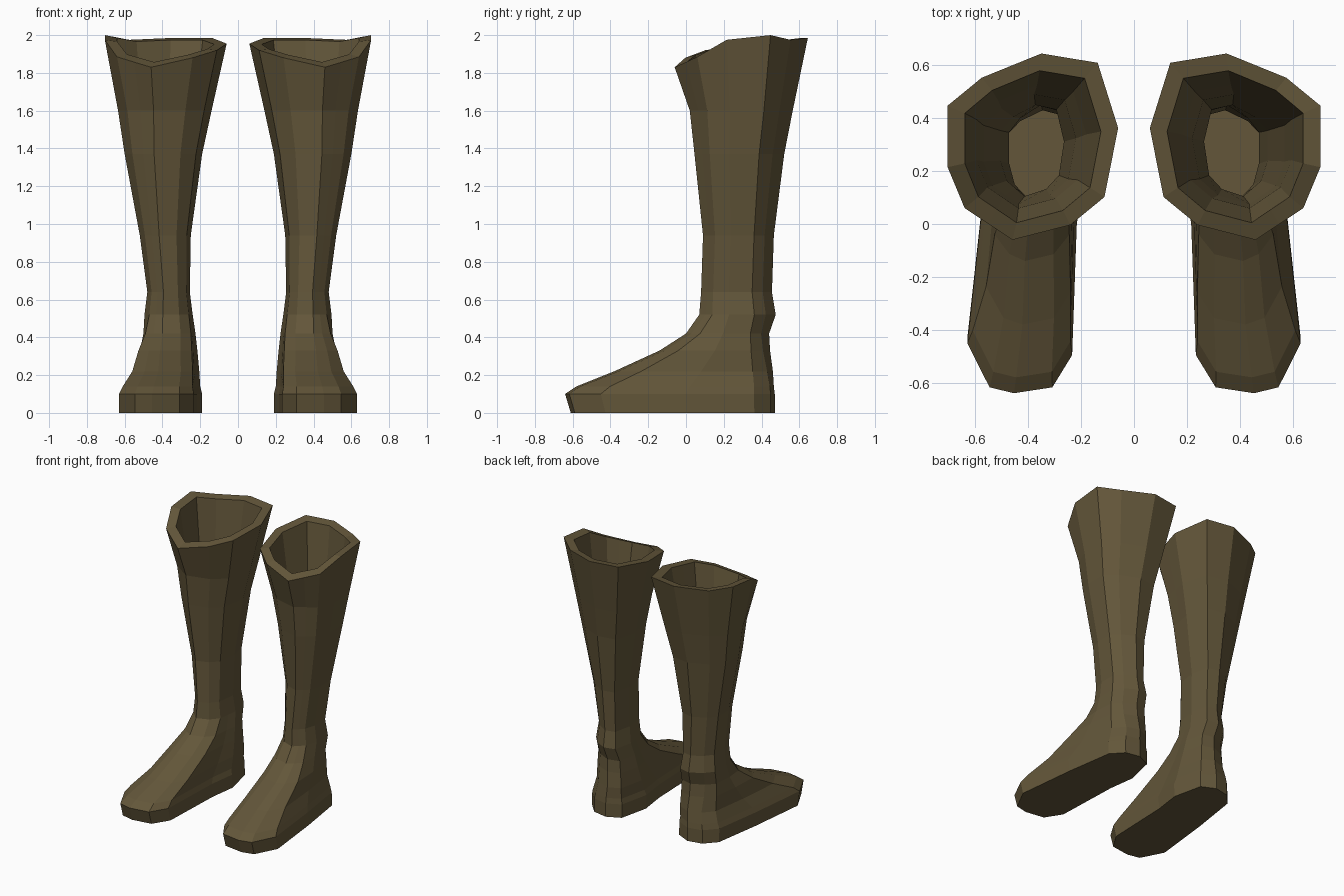
import bpy, bmesh

if "Cube" in bpy.data.objects:
    bpy.data.objects.remove(bpy.data.objects["Cube"])

leather = bpy.data.materials.new("olive brown leather")
leather.diffuse_color = (0.125, 0.094, 0.042, 1)
leather.use_nodes = True
leather.node_tree.nodes["Principled BSDF"].inputs["Base Color"].default_value = leather.diffuse_color

# Unit cross-sections (0..1 in x and y), matched point by point
FOOT = [(0, .755), (.11, .955), (.34, 1), (.59, .98), (.77, .90), (.89, .575),
        (1, .17), (.81, .02), (.6, 0), (.27, .02), (.1, .13), (.06, .575)]
SHAFT = [(0, .6), (.12, .95), (.45, 1), (.8, .87), (1, .72), (1, .39),
         (.9, .17), (.76, .085), (.62, 0), (.28, .08), (.08, .23), (.04, .415)]
RIM_Z = [1.955, 1.985, 1.985, 1.975, 2.0, 1.975, 1.885, 1.857, 1.83, 1.88, 1.92, 1.937]

# z, x min, x max, y min, y max, foot-to-shaft blend, wall thickness
RINGS = [
    (0.00, .19, .63, -.61, .47, 0, .01),
    (0.10, .19, .63, -.64, .47, 0, .01),
    (0.14, .20, .61, -.58, .465, 0, .01),
    (0.22, .205, .565, -.38, .46, .15, .01),
    (0.33, .215, .54, -.14, .445, .4, .01),
    (0.42, .225, .51, .00, .44, .7, .01),
    (0.52, .24, .495, .07, .475, 1, .01),
    (0.64, .255, .48, .08, .455, 1, .008),
    (0.94, .25, .52, .09, .465, 1, .015),
    (1.37, .19, .60, .045, .52, 1, .03),
    (1.60, .14, .635, .02, .565, 1, .04),
    (None, .06, .705, -.06, .645, 1, .065),
]


def section(ring, side, inner):
    """Points of one cross-section, shrunk by the wall thickness when inner."""
    z, x0, x1, y0, y1, blend, wall = ring
    d = wall if inner else 0
    x0, x1, y0, y1 = x0 + d, x1 - d, y0 + d, y1 - d
    pts = []
    for (fx, fy), (sx, sy), rim in zip(FOOT, SHAFT, RIM_Z):
        u, v = fx + (sx - fx) * blend, fy + (sy - fy) * blend
        h = z
        if z is None:
            h = rim + (1.94 - rim) * (.25 if inner else 0)
        elif z == 0 and inner:
            h = .03
        pts.append((side * (x0 + (x1 - x0) * u), y0 + (y1 - y0) * v, h))
    return pts


def boot(name, side):
    bm = bmesh.new()
    # Up the outside, over the rim, down the lining
    path = [section(r, side, False) for r in RINGS]
    path += [section(r, side, True) for r in reversed(RINGS)]
    loops = [[bm.verts.new(p) for p in pts] for pts in path]
    n = len(FOOT)
    for a, b in zip(loops, loops[1:]):
        for i in range(n):
            j = (i + 1) % n
            bm.faces.new((a[i], a[j], b[j], b[i]))
    # Sole and insole
    bm.faces.new(loops[0])
    bm.faces.new(loops[-1])
    bmesh.ops.recalc_face_normals(bm, faces=bm.faces)
    mesh = bpy.data.meshes.new(name)
    bm.to_mesh(mesh)
    bm.free()
    mesh.materials.append(leather)
    bpy.context.collection.objects.link(bpy.data.objects.new(name, mesh))


boot("right_boot", 1)
boot("left_boot", -1)
